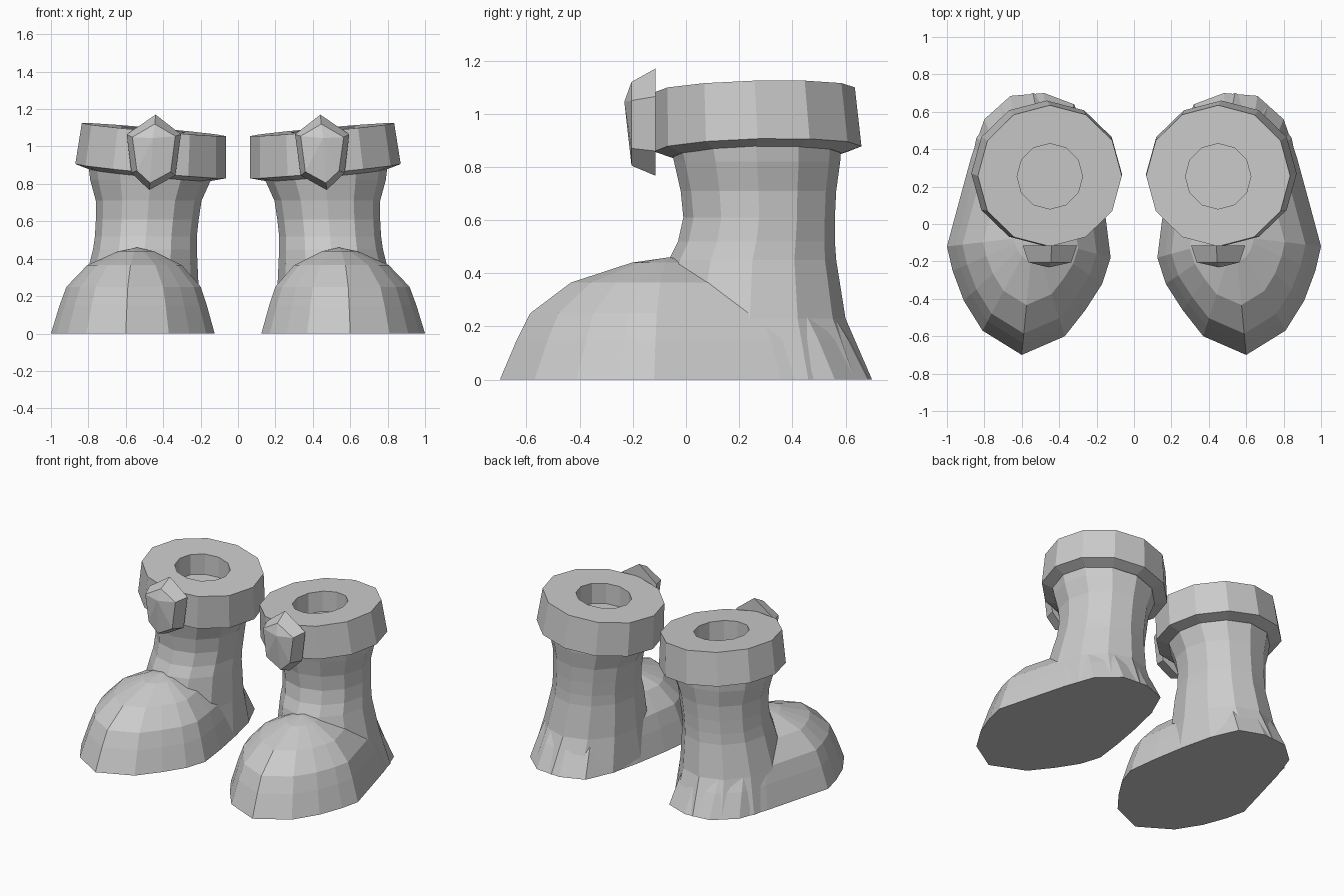
import bpy, bmesh, math

if "Cube" in bpy.data.objects:
    bpy.data.objects.remove(bpy.data.objects["Cube"])

grey = bpy.data.materials.new("grey")
grey.diffuse_color = (0.6, 0.6, 0.6, 1)
grey.use_nodes = True
grey.node_tree.nodes["Principled BSDF"].inputs["Base Color"].default_value = grey.diffuse_color


def loft(name, rings, cap_start=False, cap_end=False, tip=None):
    """Skin equal-length point rings, then mirror across x for the other boot."""
    bm = bmesh.new()
    rows = [[bm.verts.new(p) for p in ring] for ring in rings]
    n = len(rows[0])
    for a, b in zip(rows, rows[1:]):
        for i in range(n):
            j = (i + 1) % n
            bm.faces.new((a[i], a[j], b[j], b[i]))
    if cap_start:
        bm.faces.new(rows[0][::-1])
    if cap_end:
        bm.faces.new(rows[-1])
    if tip:
        t = bm.verts.new(tip)
        for i in range(n):
            bm.faces.new((rows[-1][i], rows[-1][(i + 1) % n], t))
    bmesh.ops.recalc_face_normals(bm, faces=bm.faces)
    me = bpy.data.meshes.new(name)
    bm.to_mesh(me)
    bm.free()
    me.materials.append(grey)
    ob = bpy.data.objects.new(name, me)
    bpy.context.collection.objects.link(ob)
    mir = ob.modifiers.new("other_boot", 'MIRROR')
    mir.use_mirror_merge = False
    return ob


def oval(x0, x1, y0, y1, z, tilt_x=0.0, tilt_y=0.0, n=12):
    """Twelve-sided oval filling the given bounds, optionally tilted."""
    cx, cy, rx, ry = (x0 + x1) / 2, (y0 + y1) / 2, (x1 - x0) / 2, (y1 - y0) / 2
    pts = []
    for i in range(n):
        a = 2 * math.pi * i / n
        dx, dy = rx * math.cos(a), ry * math.sin(a)
        pts.append((cx + dx, cy + dy, z + tilt_x * dx + tilt_y * dy))
    return pts


# Foot: sole outline shrinking up to the instep point
outline = [(.60, -.70), (.81, -.57), (.91, -.41), (.97, -.25), (1.0, -.12),
           (.93, .14), (.87, .36), (.80, .56), (.66, .685), (.48, .70),
           (.32, .64), (.24, .46), (.19, .25), (.15, .02), (.125, -.18),
           (.17, -.32), (.26, -.46), (.37, -.60)]
ix, iy = .54, -.065
levels = [(1, 0), (.9, .15), (.82, .25), (.58, .365), (.22, .44)]
loft("foot", [[(ix + (x - ix) * s, iy + (y - iy) * s, z) for x, y in outline]
              for s, z in levels], cap_start=True, tip=(ix, iy, .46))

# Leg: waisted shaft flaring to the heel
shaft = [(.19, .89, -.26, .70, 0), (.21, .83, -.12, .60, .23),
         (.22, .775, -.065, .565, .45), (.22, .765, -.03, .56, .52),
         (.21, .76, -.01, .56, .61), (.195, .76, -.02, .565, .71),
         (.145, .79, -.045, .58, .82), (.135, .80, -.065, .585, .90)]
loft("leg", [oval(*s) for s in shaft])

# Cuff: tilted band with a chamfered underside and a shallow well on top
tx, ty = .095, .025
loft("cuff", [oval(.15, .79, -.06, .59, .845, tx, ty),
              oval(.065, .87, -.12, .66, .868, tx, ty),
              oval(.065, .835, -.12, .635, 1.09, .09, ty),
              oval(.275, .625, .08, .43, 1.09, .09, ty),
              oval(.275, .625, .08, .43, .95, .09, ty)],
     cap_start=True, cap_end=True)

# Gem: six-sided stone with a bevelled edge and raised point
back = [(.44, 1.17), (.305, 1.065), (.335, .845), (.475, .767), (.57, .86), (.595, 1.065)]
front = [(.445, 1.12), (.335, 1.055), (.36, .865), (.47, .805), (.54, .87), (.565, 1.05)]
loft("gem", [[(x, -.115, z) for x, z in back],
             [(x, -.205, z) for x, z in front]],
     cap_start=True, tip=(.455, -.232, 1.045))
